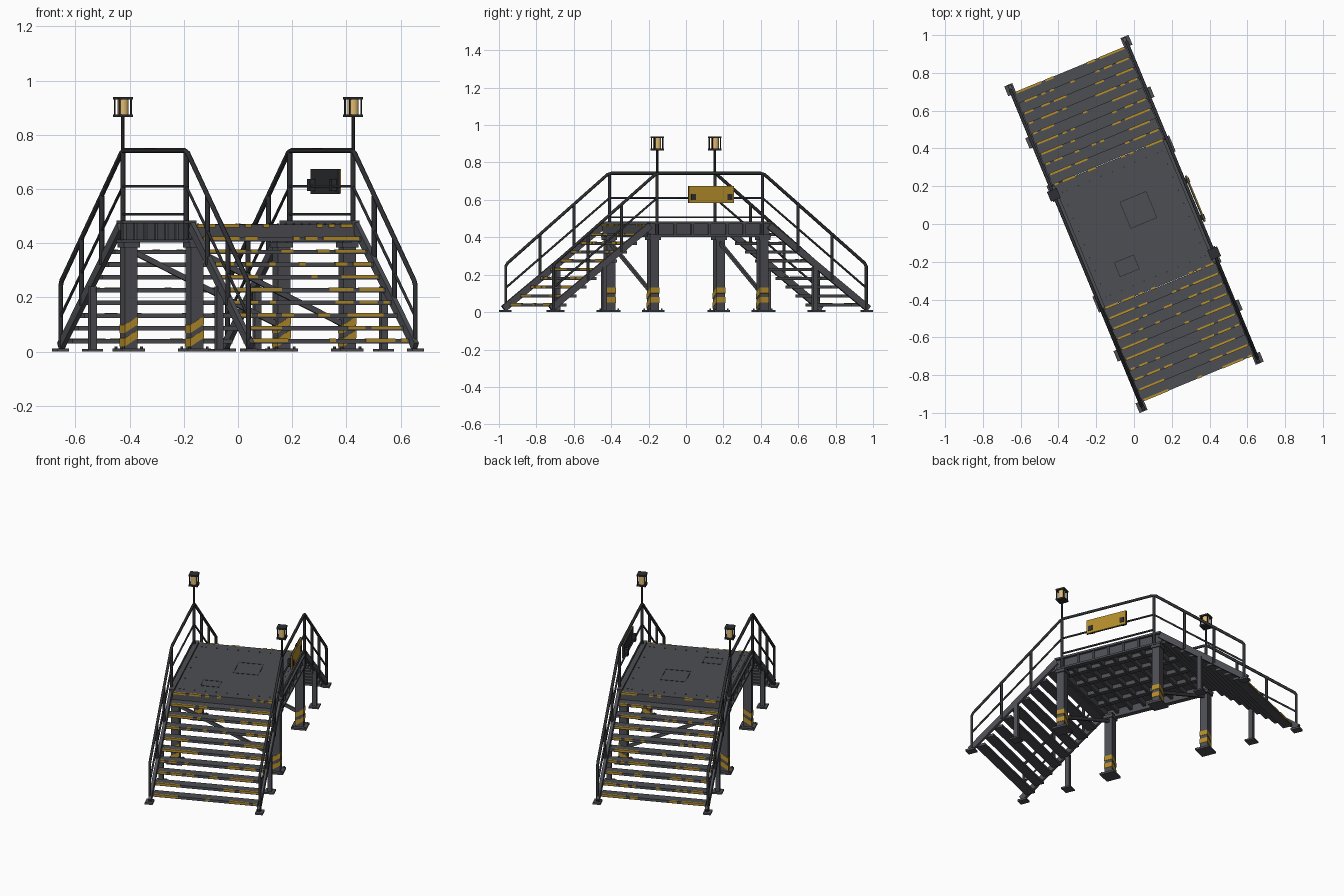
import bpy, bmesh, math, random
from mathutils import Matrix, Vector

random.seed(4)
cube = bpy.data.objects.get("Cube")
if cube:
    bpy.data.objects.remove(cube)

TURN = Matrix.Rotation(math.radians(22.5), 4, 'Z')   # bridge stands diagonally
SIDES = (-1, 1)
DECK = 0.47
RISE, RUN, STEPS = 0.047, 0.0585, 9
RAIL_U, POST_V, END_V = 0.333, 0.305, 0.905


def material(name, rgb):
    m = bpy.data.materials.new(name)
    m.use_nodes = True
    m.diffuse_color = (*rgb, 1)
    m.node_tree.nodes["Principled BSDF"].inputs["Base Color"].default_value = (*rgb, 1)
    return m


GREY = material("grey steel", (0.075, 0.077, 0.088))
DARK = material("dark steel", (0.027, 0.028, 0.032))
YELLOW = material("warning yellow", (0.46, 0.27, 0.025))
AMBER = material("amber glass", (0.75, 0.50, 0.17))


def box(bm, centre, size, rot=None):
    m = Matrix.Translation(centre) @ (rot or Matrix()) @ Matrix.Diagonal((*size, 1))
    return bmesh.ops.create_cube(bm, size=1, matrix=m)["verts"]


def beam(bm, a, b, w, h):
    a, b = Vector(a), Vector(b)
    d = b - a
    rot = d.to_track_quat('Y', 'Z').to_matrix().to_4x4()
    box(bm, (a + b) / 2, (w, d.length, h), rot)


def drum(bm, centre, r, h, n):
    bmesh.ops.create_cone(bm, cap_ends=True, segments=n, radius1=r, radius2=r,
                          depth=h, matrix=Matrix.Translation(centre))


def finish(name, bm, mat):
    me = bpy.data.meshes.new(name)
    bm.transform(TURN)
    bm.to_mesh(me)
    bm.free()
    me.materials.append(mat)
    ob = bpy.data.objects.new(name, me)
    bpy.context.scene.collection.objects.link(ob)
    return ob


def pipe(name, pts, r):
    cu = bpy.data.curves.new(name, 'CURVE')
    cu.dimensions = '3D'
    cu.bevel_depth, cu.bevel_resolution, cu.use_fill_caps = r, 1, True
    sp = cu.splines.new('POLY')
    sp.points.add(len(pts) - 1)
    for p, co in zip(sp.points, pts):
        p.co = (*(TURN @ Vector(co)), 1)
    cu.materials.append(DARK)
    ob = bpy.data.objects.new(name, cu)
    bpy.context.scene.collection.objects.link(ob)


# Deck plate, side channels and end beams
bm = bmesh.new()
box(bm, (0, 0, DECK - 0.008), (0.63, 0.71, 0.016))
for s in SIDES:
    box(bm, (s * 0.318, 0, 0.438), (0.012, 0.70, 0.07))
    for z in (0.408, 0.478):
        box(bm, (s * 0.325, 0, z), (0.03, 0.70, 0.012))
    for i in range(7):
        box(bm, (s * 0.327, -0.3 + i * 0.1, 0.443), (0.012, 0.014, 0.06))
    box(bm, (0, s * 0.345, 0.436), (0.63, 0.016, 0.045))
finish("deck", bm, GREY)

# Joists under the deck
bm = bmesh.new()
for i in range(7):
    box(bm, (0, -0.27 + i * 0.09, 0.438), (0.62, 0.016, 0.035))
for u in (-0.2, -0.07, 0.07, 0.2):
    box(bm, (u, 0, 0.443), (0.03, 0.68, 0.03))
finish("deck_joists", bm, GREY)

# Hatch outlines and rivets on the deck
bm = bmesh.new()
for u, v, w, l in ((-0.12, -0.19, 0.11, 0.08), (0.05, 0.06, 0.15, 0.15)):
    for s in SIDES:
        box(bm, (u + s * w / 2, v, DECK), (0.004, l, 0.003))
        box(bm, (u, v + s * l / 2, DECK), (w, 0.004, 0.003))
for s in SIDES:
    for i in range(9):
        drum(bm, (s * 0.285, -0.3 + i * 0.075, DECK), 0.004, 0.004, 6)
        drum(bm, (-0.26 + i * 0.065, s * 0.3, DECK), 0.004, 0.004, 6)
finish("deck_hatches", bm, DARK)

# Main legs with base plates and slanted warning bands
legs, bands = bmesh.new(), bmesh.new()
for su in SIDES:
    for sv in SIDES:
        u, v = su * 0.305, sv * 0.317
        box(legs, (u, v, 0.215), (0.05, 0.05, 0.41))
        box(legs, (u, v, 0.006), (0.092, 0.092, 0.012))
        box(legs, (u, v, 0.395), (0.064, 0.064, 0.02))
        for a in SIDES:
            for b in SIDES:
                drum(legs, (u + a * 0.036, v + b * 0.036, 0.015), 0.005, 0.008, 6)
        for z in (0.05, 0.1):
            for vert in box(bands, (u, v, z), (0.053, 0.053, 0.03)):
                vert.co.z += (vert.co.x - u) * 0.6
finish("main_legs", legs, GREY)
finish("leg_warning_bands", bands, YELLOW)

# Diagonal braces between legs at each end
bm = bmesh.new()
for s in SIDES:
    beam(bm, (-0.29, s * 0.317, 0.37), (0.29, s * 0.317, 0.10), 0.014, 0.02)
finish("cross_braces", bm, GREY)

# Stairs: treads, stringers, small supports and feet
treads, nosing, strings, props = (bmesh.new() for _ in range(4))
CELLS = 26
for s in SIDES:
    for k in range(1, STEPS + 2):
        edge, z = 0.885 - RUN * (k - 1), RISE * k
        if k <= STEPS:
            box(treads, (0, s * (edge - 0.03), z - 0.008), (0.64, 0.06, 0.016))
        for i in range(CELLS):
            u = (i + 0.5) / CELLS * 0.62 - 0.31
            chance = 0.88 if abs(u) > 0.2 else 0.5 if abs(u) > 0.1 else 0.12
            if random.random() < chance:
                box(nosing, (u, s * (edge - 0.004), z - 0.005),
                    (0.62 / CELLS, 0.012, 0.012))
    for su in SIDES:
        beam(strings, (su * 0.328, s * 0.92, 0.018), (su * 0.328, s * 0.345, 0.462), 0.018, 0.036)
        box(props, (su * 0.328, s * 0.61, 0.12), (0.026, 0.026, 0.24))
        box(props, (su * 0.328, s * 0.61, 0.005), (0.06, 0.06, 0.01))
        box(props, (su * RAIL_U, s * 0.908, 0.006), (0.046, 0.056, 0.012))
finish("stair_treads", treads, GREY)
finish("tread_nosing_paint", nosing, YELLOW)
finish("stair_stringers", strings, GREY)
finish("stair_supports", props, GREY)

# Railings: top rail with end posts, mid rail, low rail, uprights
for su, side in ((-1, "right"), (1, "left")):
    u = su * RAIL_U
    half = ((END_V, 0.01), (END_V, 0.245), (END_V - 0.01, 0.262),
            (POST_V + 0.012, 0.735), (POST_V - 0.012, 0.742))
    path = [(u, -v, z) for v, z in half] + [(u, v, z) for v, z in reversed(half)]
    pipe(side + "_top_rail", path, 0.009)
    half = ((END_V, 0.13), (POST_V, 0.61))
    path = [(u, -v, z) for v, z in half] + [(u, v, z) for v, z in reversed(half)]
    pipe(side + "_mid_rail", path, 0.006)
    pipe(side + "_low_rail", [(u, -POST_V, 0.507), (u, POST_V, 0.507)], 0.006)
    for s in SIDES:
        for v, low, high in ((POST_V, 0.41, 0.74), (0.51, 0.32, 0.575), (0.706, 0.17, 0.418)):
            pipe(side + "_rail_post", [(u, s * v, low), (u, s * v, high)], 0.0095)

# Two caged lamps on opposite corners
cage, glass = bmesh.new(), bmesh.new()
for s in SIDES:
    u, v = s * RAIL_U, -s * POST_V
    drum(cage, (u, v, 0.80), 0.007, 0.14, 8)
    for z in (0.87, 0.935):
        box(cage, (u, v, z), (0.056, 0.056, 0.01))
    for a in SIDES:
        for b in SIDES:
            box(cage, (u + a * 0.023, v + b * 0.023, 0.90), (0.005, 0.005, 0.06))
    drum(glass, (u, v, 0.902), 0.021, 0.056, 16)
finish("lamp_cages", cage, DARK)
lamp = finish("lamp_glass", glass, AMBER)
bpy.context.view_layer.objects.active = lamp
lamp.select_set(True)
bpy.ops.object.shade_smooth_by_angle()

# Sign board on the left railing, yellow outside, dark back and clamps
bm = bmesh.new()
box(bm, (0.349, 0, 0.628), (0.008, 0.264, 0.092))
for s in SIDES:
    box(bm, (0.356, s * 0.105, 0.615), (0.01, 0.028, 0.032))
    box(bm, (0.336, s * 0.105, 0.615), (0.022, 0.028, 0.045))
finish("sign_back", bm, DARK)
bm = bmesh.new()
box(bm, (0.355, 0, 0.628), (0.005, 0.262, 0.09))
finish("sign_face", bm, YELLOW)
